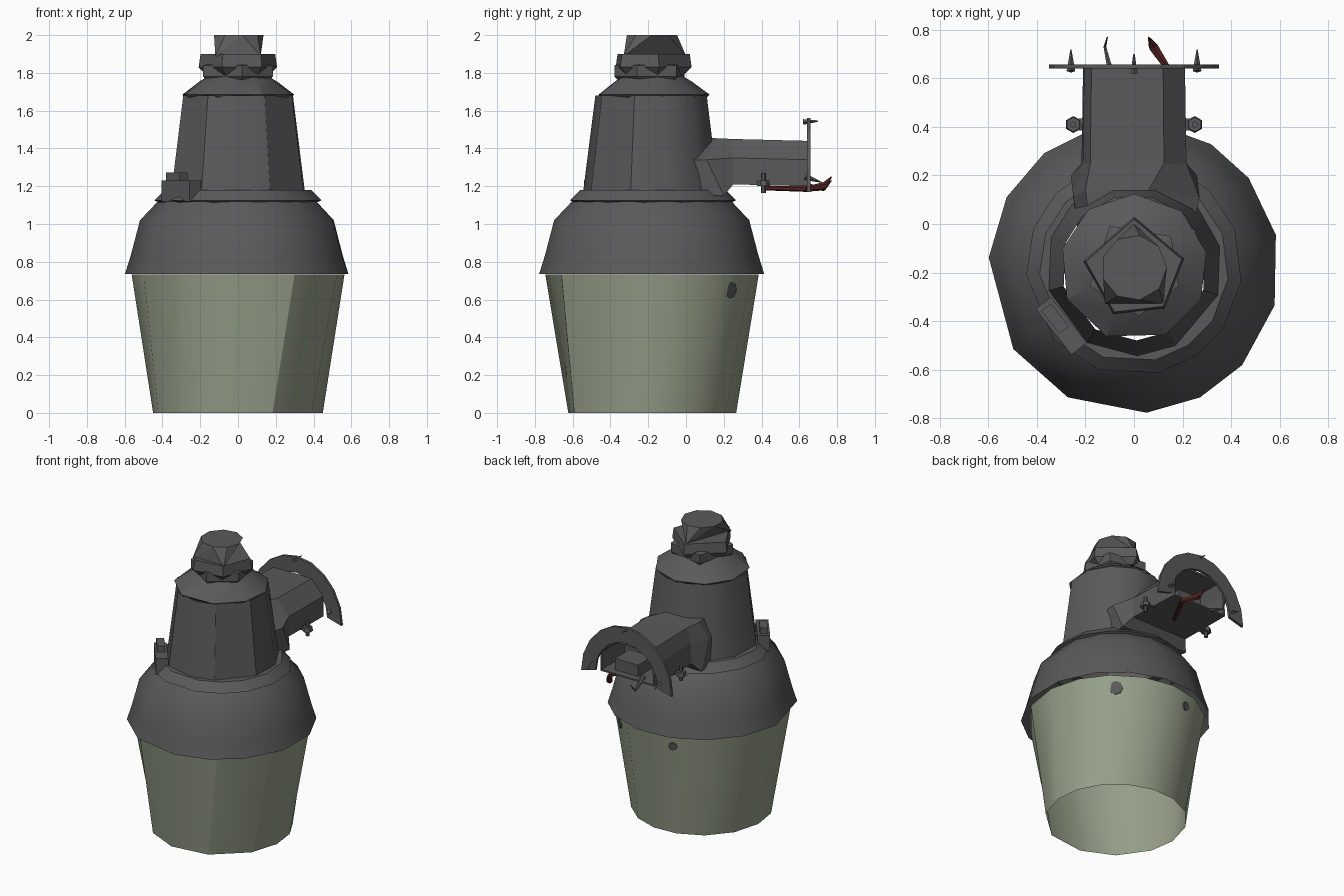
import bpy, bmesh
from math import sin, cos, pi, radians
from mathutils import Vector

if "Cube" in bpy.data.objects:
    bpy.data.objects.remove(bpy.data.objects["Cube"])


def material(name, rgb):
    m = bpy.data.materials.new(name)
    m.use_nodes = True
    m.diffuse_color = (*rgb, 1)
    m.node_tree.nodes["Principled BSDF"].inputs["Base Color"].default_value = (*rgb, 1)
    return m


GREY = material("dark grey metal", (0.102, 0.102, 0.102))
LENS = material("pale green lens", (0.305, 0.35, 0.25))
RED = material("dark red wire", (0.1, 0.018, 0.016))
AXIS_Y = -0.18


def finish(name, bm, mat, smooth=None):
    bmesh.ops.recalc_face_normals(bm, faces=bm.faces)
    me = bpy.data.meshes.new(name)
    bm.to_mesh(me)
    bm.free()
    ob = bpy.data.objects.new(name, me)
    bpy.context.collection.objects.link(ob)
    me.materials.append(mat)
    if smooth:
        bpy.ops.object.select_all(action='DESELECT')
        ob.select_set(True)
        bpy.context.view_layer.objects.active = ob
        bpy.ops.object.shade_smooth_by_angle(angle=radians(smooth))
    return ob


def loft(bm, rings):
    """Skin closed rings of points; return the first and last vertex ring."""
    vs = [[bm.verts.new(p) for p in ring] for ring in rings]
    for a, b in zip(vs, vs[1:]):
        for i in range(len(a)):
            j = (i + 1) % len(a)
            bm.faces.new((a[i], a[j], b[j], b[i]))
    return vs[0], vs[-1]


def turned(name, profile, angles, mat, smooth=32, capped=False, twist=0):
    """Faceted round part about the lamp axis; profile is (radius, z).
    The first ring can be twisted against the others."""
    bm = bmesh.new()
    rings = []
    for k, (r, z) in enumerate(profile):
        turn = twist if k == 0 else 0
        rings.append([(r * cos(radians(a + turn)), AXIS_Y + r * sin(radians(a + turn)), z)
                      for a in angles])
    ends = loft(bm, rings)
    if capped:
        for ring in ends:
            bm.faces.new(ring)
    return finish(name, bm, mat, smooth)


def block(name, centre, size, mat, turn=0):
    bm = bmesh.new()
    bmesh.ops.create_cube(bm, size=1)
    bmesh.ops.scale(bm, vec=size, verts=bm.verts)
    ob = finish(name, bm, mat)
    ob.location = centre
    ob.rotation_euler.z = radians(turn)
    return ob


def rod(name, a, b, r1, r2, mat, sides=6):
    a, b = Vector(a), Vector(b)
    bm = bmesh.new()
    bmesh.ops.create_cone(bm, cap_ends=True, segments=sides, radius1=r1, radius2=r2,
                          depth=(b - a).length)
    ob = finish(name, bm, mat)
    ob.location = (a + b) / 2
    ob.rotation_euler = (b - a).to_track_quat('Z', 'Y').to_euler()
    return ob


# Open lens bowl and lamp housing
turned("lens", [(0.45, 0), (0.565, 0.732)],
       [-58, -22, 4, 26, 46, 68, 90, 112, 135, 160, -175, -152, -122, -92],
       LENS, 33, twist=-8)
dome_angles = [-15, 13, 38, 58, 82, 105, 128, 151, 176, -146, -117, -85, -63, -42]
turned("dome", [(0.6, 0.735), (0.57, 0.83), (0.52, 1.02), (0.425, 1.12)],
       dome_angles, GREY, 40)
turned("collar", [(0.41, 1.11), (0.445, 1.125), (0.39, 1.18), (0.34, 1.18)],
       [a + 8 for a in dome_angles], GREY)
turned("neck", [(0.365, 1.17), (0.3, 1.68)],
       [-62, -18, 14, 45, 75, 105, 135, 160, -165, -122, -88], GREY)
turned("cap", [(0.29, 1.67), (0.305, 1.685), (0.21, 1.755), (0.15, 1.79)],
       [-65, -25, 12, 50, 90, 128, 165, -155, -112], GREY, 25)

# Sensor on top
knob_angles = [90, 10, -53, -114, -187]
turned("sensor_base", [(0.17, 1.75), (0.2, 1.78), (0.2, 1.84), (0.14, 1.85)],
       [a + 30 for a in knob_angles], GREY, 10, capped=True)
turned("sensor_band", [(0.17, 1.79), (0.21, 1.83), (0.2, 1.9)], knob_angles, GREY, 10,
       capped=True)
bm = bmesh.new()
for a in range(0, 360, 40):
    bm.verts.new((0.135 * cos(radians(a)), AXIS_Y + 0.135 * sin(radians(a)), 2))
for x, y in ((0, 0), (0.12, -0.33), (-0.12, -0.33)):
    bm.verts.new((x, y, 1.89))
bmesh.ops.convex_hull(bm, input=bm.verts)
finish("sensor_top", bm, GREY)

# Hollow mounting arm with a flared root
section = [(-0.21, 1.2), (-0.205, 1.34), (-0.175, 1.44), (0.12, 1.44), (0.21, 1.34), (0.21, 1.2)]
root = [(-0.26, 0.2, 1.15), (-0.25, 0.11, 1.34), (-0.2, 0.14, 1.455),
        (0.06, 0.14, 1.455), (0.27, 0.11, 1.34), (0.26, 0.2, 1.15)]
bm = bmesh.new()
root_ring, end_ring = loft(bm, [
    [(x * 0.9, -0.02, z) for x, y, z in root], root,
    [(x * 1.03, 0.25, z + 0.01) for x, z in section],
    [(x, 0.645, z) for x, z in section]])
bm.faces.new(root_ring)
end = bm.faces.new(end_ring)
bmesh.ops.recalc_face_normals(bm, faces=bm.faces)
bmesh.ops.inset_region(bm, faces=[end], thickness=0.015)
cavity = bmesh.ops.extrude_face_region(bm, geom=[end])["geom"]
bmesh.ops.translate(bm, vec=(0, -0.25, 0),
                    verts=[g for g in cavity if isinstance(g, bmesh.types.BMVert)])
bmesh.ops.delete(bm, geom=[end], context='FACES')
finish("mounting_arm", bm, GREY)
block("terminal_block", (0.04, 0.52, 1.25), (0.18, 0.16, 0.08), GREY)

# Arched flange at the arm end
bm = bmesh.new()
steps = 10
outer = [(0.35 * cos(pi * i / steps), 1.17 + 0.39 * sin(pi * i / steps)) for i in range(steps + 1)]
inner = [(0.24 * cos(pi * i / steps), 1.2 + 0.25 * sin(pi * i / steps)) for i in range(steps + 1)]
for i in range(steps):
    quad = [bm.verts.new((x, 0.64, z))
            for x, z in (outer[i], outer[i + 1], inner[i + 1], inner[i])]
    bm.faces.new(quad)
bmesh.ops.remove_doubles(bm, verts=bm.verts, dist=0.0005)
flange = bmesh.ops.extrude_face_region(bm, geom=bm.faces[:])["geom"]
bmesh.ops.translate(bm, vec=(0, 0.018, 0),
                    verts=[g for g in flange if isinstance(g, bmesh.types.BMVert)])
finish("arch_flange", bm, GREY)

# Flange prongs and side bolts
rod("top_prong", (0, 0.62, 1.54), (0, 0.7, 1.545), 0.015, 0.003, GREY, 4)
for side, label in ((1, "left"), (-1, "right")):
    rod(label + "_prong", (side * 0.26, 0.63, 1.25), (side * 0.26, 0.72, 1.22), 0.018, 0.002, GREY, 4)
    rod(label + "_bolt", (side * 0.25, 0.41, 1.165), (side * 0.25, 0.41, 1.27), 0.013, 0.013, GREY)
    rod(label + "_bolt_head", (side * 0.25, 0.41, 1.2), (side * 0.25, 0.41, 1.23), 0.035, 0.03, GREY)
    block(label + "_bolt_tab", (side * 0.21, 0.41, 1.21), (0.08, 0.05, 0.012), GREY)

# Loose wires
rod("red_wire", (0.14, 0.64, 1.185), (0.08, 0.73, 1.2), 0.014, 0.022, RED)
rod("red_wire_tip", (0.08, 0.73, 1.2), (0.06, 0.77, 1.25), 0.02, 0.003, RED)
rod("red_wire_inner", (0.02, 0.42, 1.19), (0.14, 0.64, 1.185), 0.012, 0.015, RED)
rod("grey_wire", (-0.09, 0.6, 1.22), (-0.12, 0.73, 1.18), 0.016, 0.006, GREY)
rod("grey_wire_tip", (-0.12, 0.73, 1.18), (-0.11, 0.77, 1.23), 0.006, 0.003, GREY)

# Latch on the collar
block("latch_body", (-0.3, -0.42, 1.175), (0.24, 0.08, 0.11), GREY, -52)
block("latch_lever", (-0.325, -0.39, 1.25), (0.12, 0.05, 0.045), GREY, -52)

# Dark blemishes on the lens
for angle, size in ((50, 0.045), (105, 0.03)):
    d = Vector((cos(radians(angle)), sin(radians(angle)), 0))
    spot = Vector((0, AXIS_Y, 0.65)) + d * 0.543
    normal = d - Vector((0, 0, 0.157))
    rod("lens_spot", spot - normal * 0.004, spot + normal * 0.005, size, size, GREY, 8)
